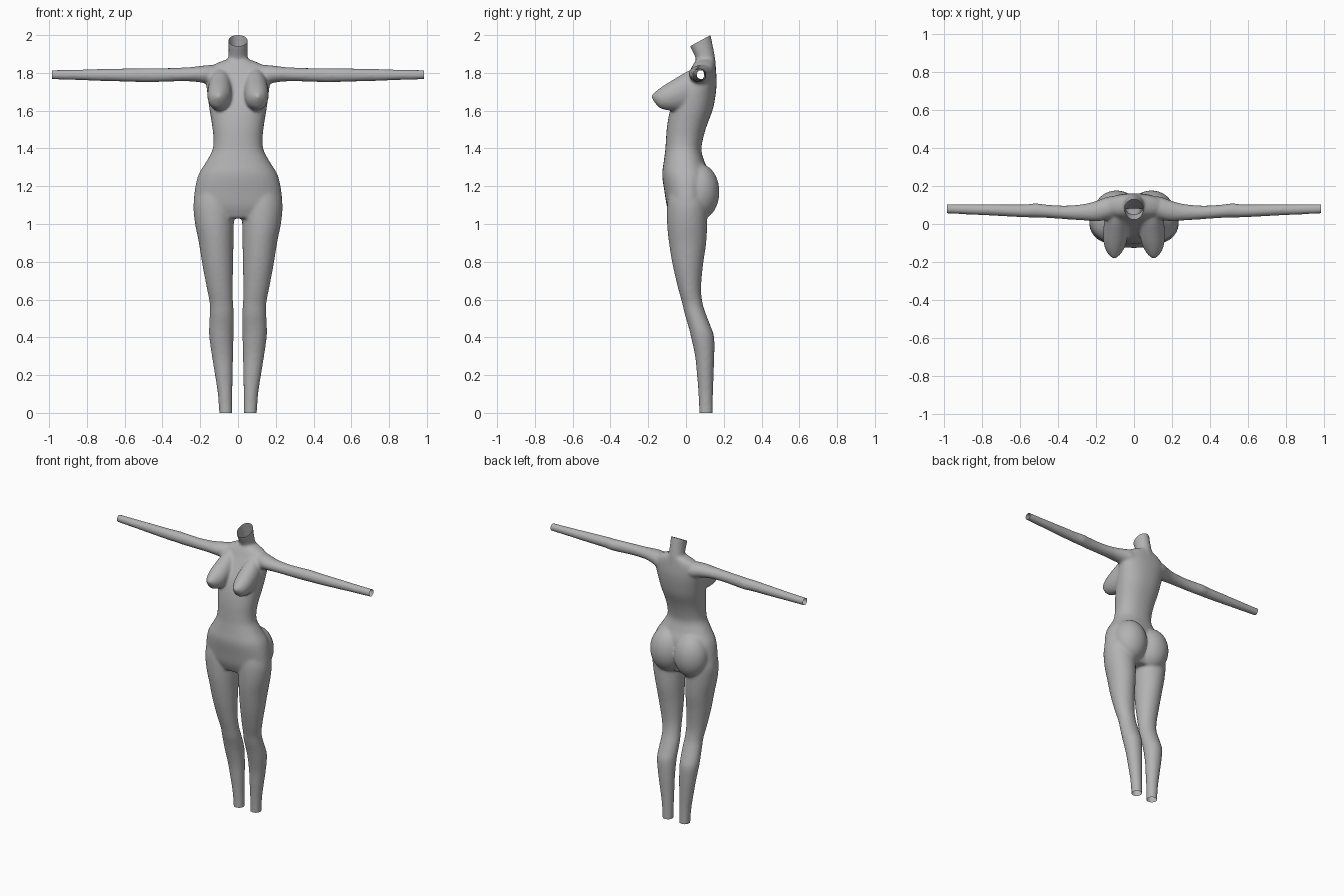
import bpy, bmesh, math
from mathutils import Vector, Matrix

STEPS, SIDES = 5, 32
bm = bmesh.new()


def spline(rows):
    """Catmull-Rom refinement of a list of section rows."""
    rows = [Vector(r) for r in rows]
    out = []
    for i in range(len(rows) - 1):
        p0, p1, p2 = rows[max(i - 1, 0)], rows[i], rows[i + 1]
        p3 = rows[min(i + 2, len(rows) - 1)]
        for k in range(STEPS):
            t = k / STEPS
            out.append(0.5 * (2 * p1 + (p2 - p0) * t + (2 * p0 - 5 * p1 + 4 * p2 - p3) * t ** 2
                              + (3 * p1 - p0 - 3 * p2 + p3) * t ** 3))
    return out + [rows[-1]]


def loft(rows, order, side=1, power=2.0):
    """Closed loft. Row = (t, a0, a1, b0, b1); order maps (t, a, b) to x, y, z."""
    rings = []
    for t, a0, a1, b0, b1 in spline(rows):
        ring = []
        for k in range(SIDES):
            ang = 2 * math.pi * k / SIDES
            c, s = math.cos(ang), math.sin(ang)
            a = (a0 + a1) / 2 + (a1 - a0) / 2 * math.copysign(abs(c) ** (2 / power), c)
            b = (b0 + b1) / 2 + (b1 - b0) / 2 * math.copysign(abs(s) ** (2 / power), s)
            co = dict(zip(order, (t, a, b)))
            ring.append(bm.verts.new((side * co['x'], co['y'], co['z'])))
        rings.append(ring)
    for r0, r1 in zip(rings, rings[1:]):
        for k in range(SIDES):
            j = (k + 1) % SIDES
            bm.faces.new((r0[k], r0[j], r1[j], r1[k]))
    bm.faces.new(rings[0])
    bm.faces.new(rings[-1])


# Torso: z, half width, front y, back y
torso = [(1.03, .19, -.075, .09), (1.09, .232, -.10, .11), (1.17, .23, -.114, .12),
         (1.26, .21, -.126, .125), (1.33, .168, -.118, .098), (1.39, .136, -.11, .082),
         (1.45, .13, -.106, .09), (1.52, .137, -.10, .11), (1.60, .15, -.085, .14),
         (1.67, .16, -.06, .155), (1.74, .168, -.02, .162), (1.80, .168, .015, .16),
         (1.84, .135, .035, .156), (1.87, .065, .055, .152)]
loft([(z, -w, w, f, b) for z, w, f, b in torso], 'zxy', power=2.25)

# Neck, leaning forward
loft([(1.78, -.08, .08, .05, .16), (1.84, -.066, .066, .052, .158), (1.88, -.052, .052, .05, .154),
      (1.94, -.05, .05, .022, .143), (2.0, -.052, .052, .005, .131), (2.05, -.052, .052, -.01, .122)], 'zxy')

# Legs: z, inner x, outer x, front y, back y
leg = [(-.06, .03, .10, .07, .14), (0, .03, .10, .07, .142), (.10, .03, .107, .066, .143),
       (.20, .028, .122, .058, .146), (.30, .026, .138, .048, .150), (.40, .024, .152, .027, .149),
       (.46, .022, .153, .012, .130), (.52, .022, .150, -.006, .107), (.58, .026, .150, -.020, .088),
       (.66, .028, .165, -.042, .08), (.78, .026, .188, -.070, .09), (.90, .024, .207, -.090, .107),
       (1.0, .022, .227, -.10, .112), (1.10, .02, .236, -.10, .112), (1.18, .03, .22, -.09, .10)]
# Arms: x, front y, back y, bottom z, top z
arm = [(.06, .04, .14, 1.73, 1.83), (.13, .025, .145, 1.735, 1.842), (.19, .015, .125, 1.748, 1.838),
       (.26, .018, .106, 1.755, 1.83), (.36, .025, .097, 1.754, 1.826), (.46, .032, .102, 1.750, 1.826),
       (.52, .034, .109, 1.751, 1.825), (.58, .035, .103, 1.753, 1.824), (.75, .044, .104, 1.758, 1.820),
       (.98, .055, .105, 1.766, 1.815), (1.04, .057, .105, 1.767, 1.814)]
# Bust: y, inner x, outer x, bottom z, top z
bust = [(.06, .03, .15, 1.63, 1.83), (.01, .03, .158, 1.61, 1.81), (-.05, .032, .162, 1.60, 1.775),
        (-.10, .04, .16, 1.602, 1.745), (-.14, .058, .148, 1.615, 1.718),
        (-.165, .076, .13, 1.642, 1.698), (-.182, .098, .112, 1.668, 1.682)]

for side in (1, -1):
    loft(leg, 'zxy', side)
    loft(arm, 'xyz', side)
    loft(bust, 'yxz', side)
    # Buttock
    bmesh.ops.create_uvsphere(bm, u_segments=32, v_segments=20, radius=1,
                              matrix=Matrix.Translation((side * .092, .068, 1.17))
                              @ Matrix.Diagonal((.118, .109, .15, 1)))

bmesh.ops.recalc_face_normals(bm, faces=bm.faces)
mesh = bpy.data.meshes.new("body")
bm.to_mesh(mesh)
bm.free()
body = bpy.data.objects.new("body", mesh)
bpy.context.collection.objects.link(body)

# Fuse the parts into one smooth skin
fuse = body.modifiers.new("fuse", 'REMESH')
fuse.mode = 'VOXEL'
fuse.voxel_size = .0085
relax = body.modifiers.new("relax", 'SMOOTH')
relax.factor = .5
relax.iterations = 7
skin = bpy.data.meshes.new_from_object(body.evaluated_get(bpy.context.evaluated_depsgraph_get()))
body.modifiers.clear()
body.data = skin
bpy.data.meshes.remove(mesh)
skin.name = "body"

# Cut open the wrists, ankles and slanted neck
bm = bmesh.new()
bm.from_mesh(skin)
for co, no in (((.985, 0, 0), (1, 0, 0)), ((-.985, 0, 0), (-1, 0, 0)),
               ((0, 0, 0), (0, 0, -1)), ((0, .13, 2.0), (0, -.06, .11))):
    bmesh.ops.bisect_plane(bm, geom=bm.verts[:] + bm.edges[:] + bm.faces[:], dist=1e-5,
                           plane_co=co, plane_no=no, clear_outer=True)
for f in bm.faces:
    f.smooth = True
    f.material_index = 0
bm.to_mesh(skin)
bm.free()

grey = bpy.data.materials.new("plain grey")
grey.diffuse_color = (.45, .45, .45, 1)
skin.materials.clear()
skin.materials.append(grey)
